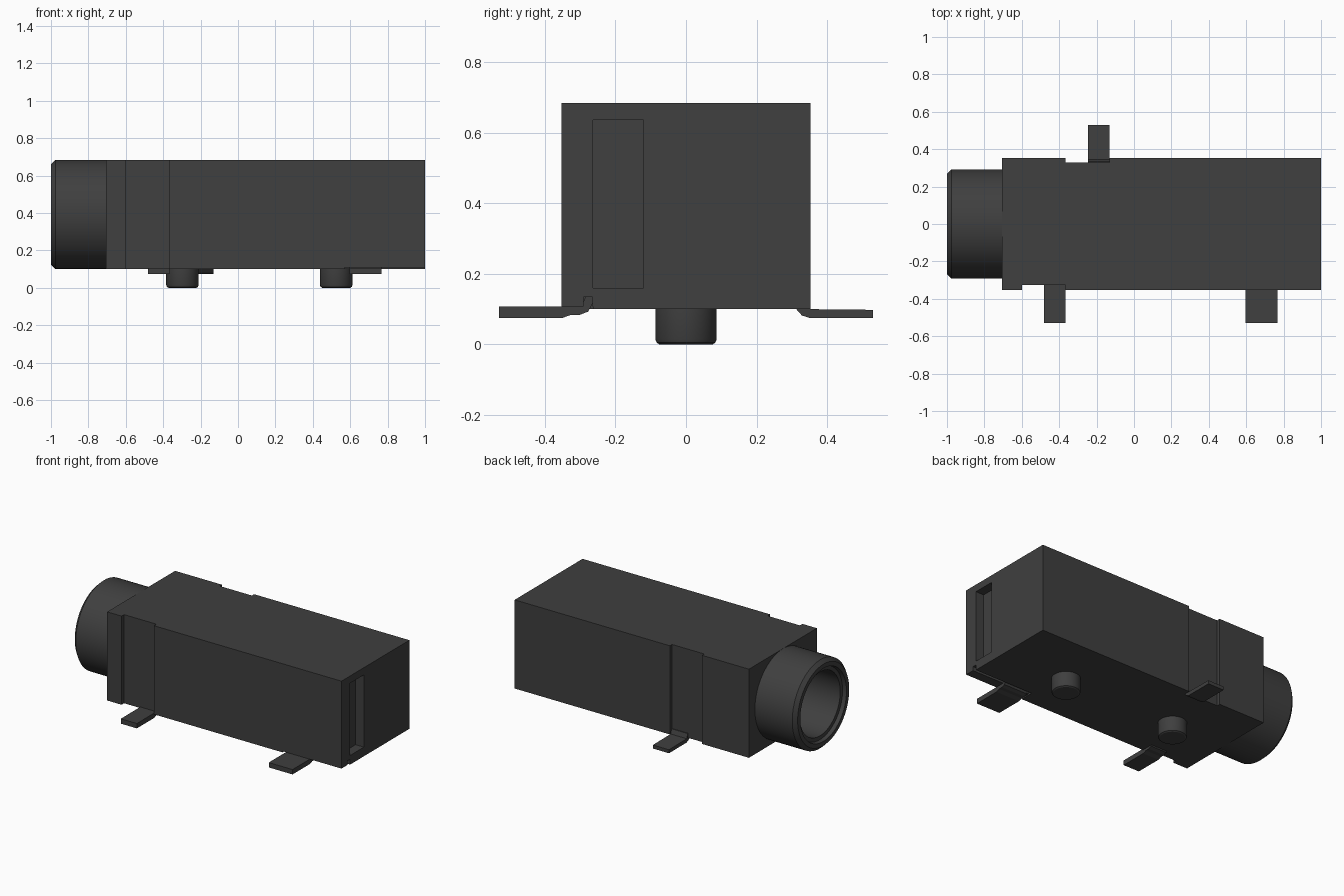
import bpy, bmesh, math
from mathutils import Vector

cube = bpy.data.objects.get("Cube")
if cube:
    bpy.data.objects.remove(cube, do_unlink=True)

plastic = bpy.data.materials.new("dark_grey")
plastic.use_nodes = True
GREY = (0.05, 0.05, 0.05, 1)
plastic.diffuse_color = GREY
plastic.node_tree.nodes["Principled BSDF"].inputs["Base Color"].default_value = GREY


def finish(name, bm, smooth=False):
    bmesh.ops.recalc_face_normals(bm, faces=bm.faces[:])
    mesh = bpy.data.meshes.new(name)
    bm.to_mesh(mesh)
    bm.free()
    mesh.materials.append(plastic)
    obj = bpy.data.objects.new(name, mesh)
    bpy.context.collection.objects.link(obj)
    if smooth:
        bpy.ops.object.select_all(action='DESELECT')
        obj.select_set(True)
        bpy.context.view_layer.objects.active = obj
        bpy.ops.object.shade_smooth_by_angle(angle=math.radians(30))
    return obj


def box(name, x, y, z):
    bm = bmesh.new()
    bmesh.ops.create_cube(bm, size=1)
    for v in bm.verts:
        v.co = [(a + b) / 2 + c * (b - a) for (a, b), c in zip((x, y, z), v.co)]
    return finish(name, bm)


def lathe(name, profile, center, axis, closed=False):
    """Revolve (distance along axis, radius) points."""
    bm = bmesh.new()
    verts = []
    for d, r in profile:
        p = (d, r, 0) if axis == 'X' else (r, 0, d)
        verts.append(bm.verts.new(Vector(p) + Vector(center)))
    pairs = list(zip(verts, verts[1:]))
    if closed:
        pairs.append((verts[-1], verts[0]))
    edges = [bm.edges.new(p) for p in pairs]
    bmesh.ops.spin(bm, geom=verts + edges, cent=center, angle=math.tau, steps=64,
                   axis=(1, 0, 0) if axis == 'X' else (0, 0, 1))
    bmesh.ops.remove_doubles(bm, verts=bm.verts[:], dist=1e-4)
    return finish(name, bm, True)


def pin(name, x0, x1, profile):
    """Extrude a bent (y, z) strip outline along x."""
    bm = bmesh.new()
    face = bm.faces.new([bm.verts.new((x0, y, z)) for y, z in profile])
    ext = bmesh.ops.extrude_face_region(bm, geom=[face])
    for v in ext["geom"]:
        if isinstance(v, bmesh.types.BMVert):
            v.co.x = x1
    return finish(name, bm)


# Housing with side recesses, end slot, pin channel and bore
BORE, MID = 0.21, 0.392
body = box("housing", (-0.705, 1), (-0.353, 0.353), (0.1, 0.683))
cutters = [
    box("front_recess", (-0.6, -0.365), (-0.5, -0.327), (0, 0.8)),
    box("back_recess", (-0.365, -0.13), (0.33, 0.5), (0, 0.8)),
    box("end_slot", (0.94, 1.1), (-0.263, -0.12), (0.16, 0.635)),
    box("pin_channel", (0.57, 1.1), (-0.5, -0.263), (0, 0.108)),
    box("pin_groove", (0.57, 1.1), (-0.29, -0.264), (0.05, 0.135)),
    lathe("bore", [(-0.9, 0), (-0.9, BORE), (0.8, BORE), (0.8, 0)], (0, 0, MID), 'X'),
]
for cutter in cutters:
    cutter.hide_render = True
    mod = body.modifiers.new(cutter.name, 'BOOLEAN')
    mod.object = cutter
    mod.operation = 'DIFFERENCE'
    mod.solver = 'EXACT'
    bpy.context.view_layer.objects.active = body
    bpy.ops.object.modifier_apply(modifier=mod.name)
    bpy.data.objects.remove(cutter, do_unlink=True)
bpy.ops.object.select_all(action='DESELECT')
body.select_set(True)
bpy.context.view_layer.objects.active = body
bpy.ops.object.shade_smooth_by_angle(angle=math.radians(30))

# Socket barrel, chamfered outside and at the mouth
lathe("socket_barrel", [(-0.7, BORE), (-0.975, BORE), (-0.975, 0.235), (-1, 0.24),
                        (-1, 0.268), (-0.977, 0.291), (-0.7, 0.291)],
      (0, 0, MID), 'X', closed=True)

# Locating pegs with rounded tips
for name, x in (("left_peg", 0.525), ("right_peg", -0.297)):
    lathe(name, [(0.105, 0), (0.105, 0.087), (0.015, 0.087), (0.005, 0.083),
                 (0, 0.075), (0, 0)], (x, 0, 0), 'Z')

# Solder pins: front ones step upwards, back one curves into the housing
step = [(-0.53, 0.075), (-0.35, 0.075), (-0.325, 0.084), (-0.3, 0.084), (-0.277, 0.093),
        (-0.265, 0.115), (-0.265, 0.135), (-0.285, 0.135), (-0.292, 0.117),
        (-0.305, 0.107), (-0.53, 0.107)]
pin("front_right_pin", -0.482, -0.365, step)
pin("front_left_pin", 0.595, 0.768, step)
pin("back_pin", -0.247, -0.13, [(0.53, 0.075), (0.35, 0.075), (0.328, 0.082), (0.312, 0.1),
                                (0.312, 0.13), (0.335, 0.13), (0.345, 0.1), (0.53, 0.098)])
